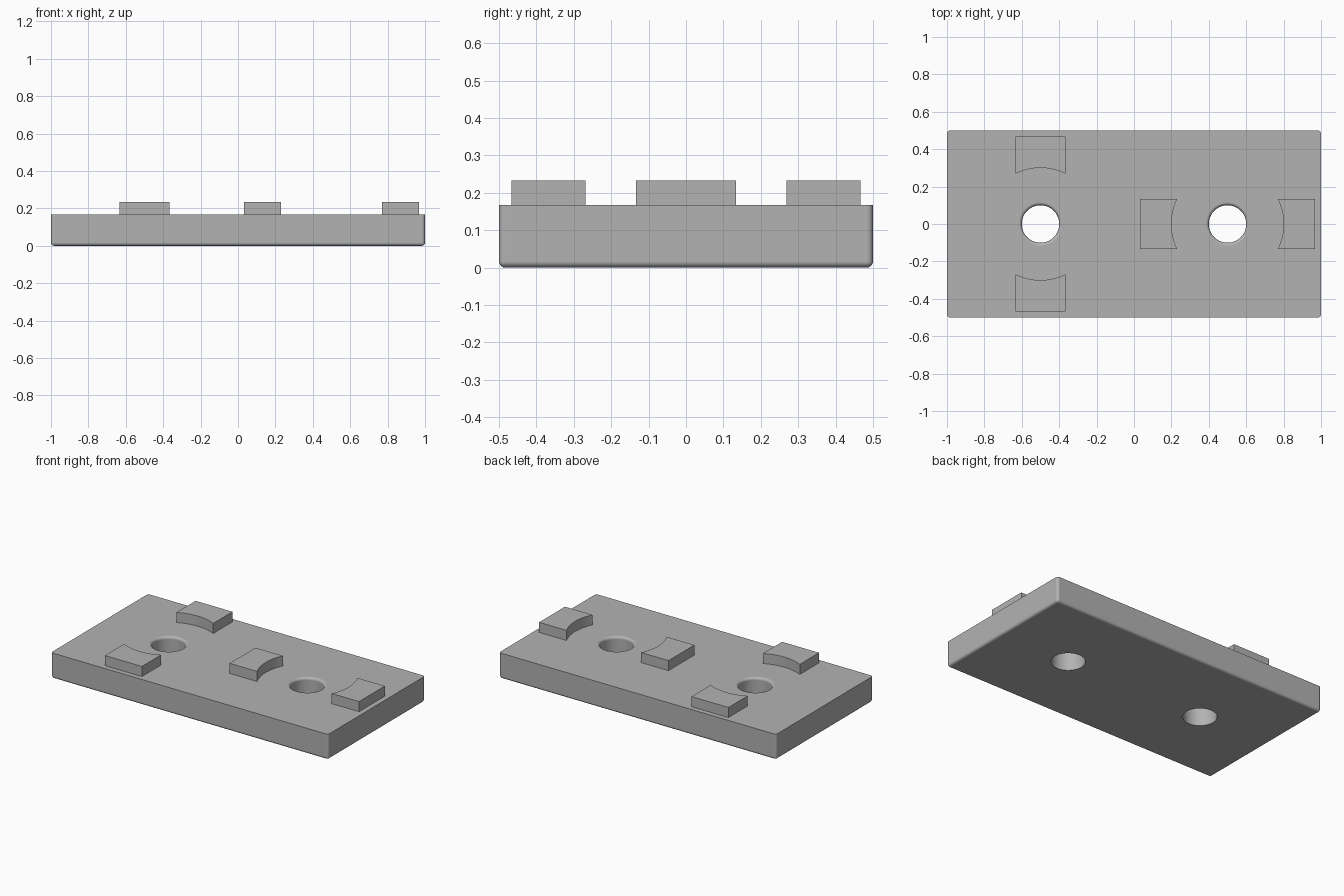
import bpy, bmesh, math
from mathutils import Vector

if "Cube" in bpy.data.objects:
    bpy.data.objects.remove(bpy.data.objects["Cube"], do_unlink=True)

THICK, HOLE_R, FILLET = 0.167, 0.1, 0.0167
LENGTH, WIDTH = 2.0, 1.0
HOLES = (-0.5, 0.5)

grey = bpy.data.materials.new("plain grey")
grey.use_nodes = True
colour = (0.45, 0.45, 0.45, 1)
grey.diffuse_color = colour
grey.node_tree.nodes["Principled BSDF"].inputs["Base Color"].default_value = colour


def activate(obj):
    bpy.ops.object.select_all(action="DESELECT")
    obj.select_set(True)
    bpy.context.view_layer.objects.active = obj


def make_object(name, bm):
    bmesh.ops.recalc_face_normals(bm, faces=bm.faces)
    mesh = bpy.data.meshes.new(name)
    bm.to_mesh(mesh)
    bm.free()
    obj = bpy.data.objects.new(name, mesh)
    mesh.materials.append(grey)
    bpy.context.collection.objects.link(obj)
    return obj


# Base plate
bm = bmesh.new()
bmesh.ops.create_cube(bm, size=1)
for v in bm.verts:
    v.co = Vector((v.co.x * LENGTH, v.co.y * WIDTH, (v.co.z + 0.5) * THICK))
plate = make_object("base_plate", bm)

# Round through holes
activate(plate)
for x in HOLES:
    bm = bmesh.new()
    bmesh.ops.create_cone(bm, cap_ends=True, segments=64, radius1=HOLE_R,
                          radius2=HOLE_R, depth=1)
    bmesh.ops.translate(bm, verts=bm.verts, vec=(x, 0, 0))
    cutter = make_object("hole_cutter", bm)
    cutter.hide_render = True
    cut = plate.modifiers.new("hole", "BOOLEAN")
    cut.operation, cut.solver, cut.object = "DIFFERENCE", "EXACT", cutter
    bpy.ops.object.modifier_apply(modifier=cut.name)
    bpy.data.objects.remove(cutter, do_unlink=True)


# Fillets on the lower rim, upright corners and top hole rims
def is_filleted(edge):
    a, b = (v.co for v in edge.verts)
    mid = (a + b) / 2
    on_x, on_y = abs(mid.x) > LENGTH / 2 - 0.001, abs(mid.y) > WIDTH / 2 - 0.001
    if on_x or on_y:
        return (on_x and on_y) or mid.z < 0.001
    rim = any(abs(math.hypot(mid.x - x, mid.y) - HOLE_R) < 0.002 for x in HOLES)
    return rim and min(a.z, b.z) > THICK - 0.001


bm = bmesh.new()
bm.from_mesh(plate.data)
bmesh.ops.bevel(bm, geom=[e for e in bm.edges if is_filleted(e)], offset=FILLET,
                offset_type="OFFSET", segments=5, profile=0.5, affect="EDGES")
bm.to_mesh(plate.data)
bm.free()
activate(plate)
bpy.ops.object.shade_smooth_by_angle(angle=math.radians(30))
normals = plate.modifiers.new("even normals", "WEIGHTED_NORMAL")
normals.keep_sharp = True


# Raised blocks, each with a curved inner side around its hole
def curved_block(name, hole_x, turn):
    half, far, arc_r, top, steps = 0.133, 0.467, 0.3, 0.233, 16
    spread = math.asin(half / arc_r)
    outline = [(far, half), (far, -half)]
    for i in range(steps + 1):
        a = -spread + 2 * spread * i / steps
        outline.append((arc_r * math.cos(a), arc_r * math.sin(a)))
    c, s = math.cos(turn), math.sin(turn)
    bm = bmesh.new()
    face = bm.faces.new([bm.verts.new((hole_x + x * c - y * s, x * s + y * c, THICK))
                         for x, y in outline])
    new = bmesh.ops.extrude_face_region(bm, geom=[face])["geom"]
    bmesh.ops.translate(bm, vec=(0, 0, top - THICK),
                        verts=[g for g in new if isinstance(g, bmesh.types.BMVert)])
    block = make_object(name, bm)
    activate(block)
    bpy.ops.object.shade_smooth_by_angle(angle=math.radians(30))


curved_block("back_block", HOLES[0], math.pi / 2)
curved_block("front_block", HOLES[0], -math.pi / 2)
curved_block("outer_block", HOLES[1], 0)
curved_block("inner_block", HOLES[1], math.pi)
